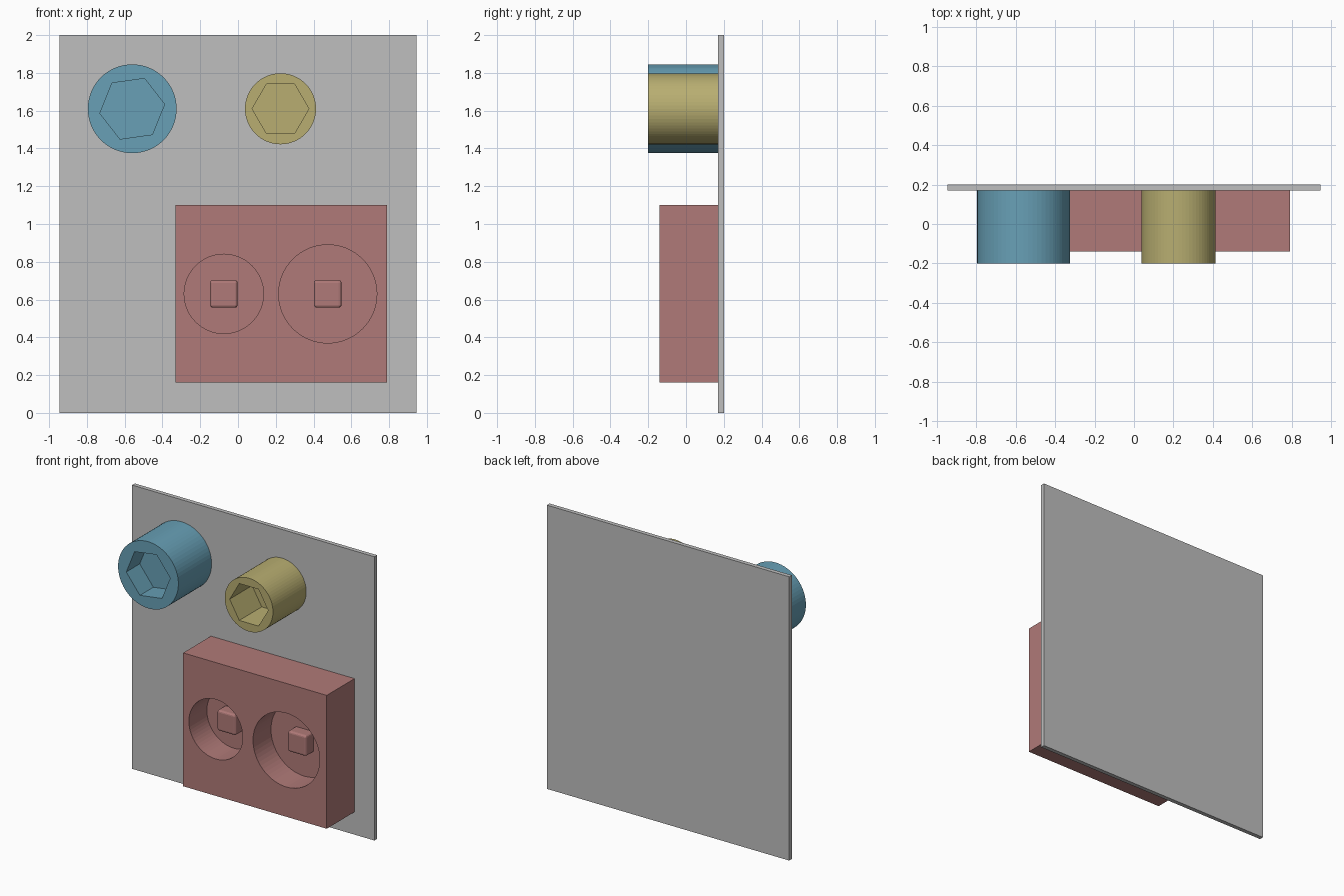
import bpy, bmesh, math
from mathutils import Matrix

if "Cube" in bpy.data.objects:
    bpy.data.objects.remove(bpy.data.objects["Cube"])

def material(name, rgb):
    m = bpy.data.materials.new(name)
    m.diffuse_color = (*rgb, 1)
    m.use_nodes = True
    m.node_tree.nodes["Principled BSDF"].inputs["Base Color"].default_value = m.diffuse_color
    return m

grey = material("plate_grey", (0.52, 0.52, 0.52))
blue = material("knob_blue", (0.138, 0.352, 0.468))
yellow = material("knob_yellow", (0.479, 0.423, 0.165))
red = material("block_red", (0.434, 0.195, 0.188))

def finish(name, bm, mat=None):
    bmesh.ops.recalc_face_normals(bm, faces=bm.faces)
    me = bpy.data.meshes.new(name)
    bm.to_mesh(me)
    bm.free()
    ob = bpy.data.objects.new(name, me)
    bpy.context.collection.objects.link(ob)
    if mat:
        me.materials.append(mat)
    return ob

def box(name, x, y, z, mat):
    bm = bmesh.new()
    size = [b - a for a, b in (x, y, z)]
    mid = [(a + b) / 2 for a, b in (x, y, z)]
    bmesh.ops.create_cube(bm, size=1, matrix=Matrix.Translation(mid) @ Matrix.Diagonal((*size, 1)))
    return finish(name, bm, mat)

def prism(name, cx, cz, r, y0, y1, sides, mat=None, turn=0):
    """Regular prism lying along y."""
    bm = bmesh.new()
    ring = [turn + 2 * math.pi * i / sides for i in range(sides)]
    a, b = ([bm.verts.new((cx + r * math.cos(t), y, cz + r * math.sin(t))) for t in ring]
            for y in (y0, y1))
    bm.faces.new(a)
    bm.faces.new(b[::-1])
    for i in range(sides):
        j = (i + 1) % sides
        bm.faces.new((a[i], b[i], b[j], a[j]))
    return finish(name, bm, mat)

def cut(target, cutter):
    mod = target.modifiers.new("cut", 'BOOLEAN')
    mod.operation, mod.solver, mod.object = 'DIFFERENCE', 'EXACT', cutter
    bpy.context.view_layer.objects.active = target
    bpy.ops.object.modifier_apply(modifier=mod.name)
    bpy.data.objects.remove(cutter)

BACK = 0.17   # front surface of the plate
CZ = 1.61     # knob height

# back plate
box("back_plate", (-0.945, 0.945), (BACK, 0.20), (0, 2), grey)

# round knobs with hexagonal sockets
for name, cx, r, hex_r, turn, depth, mat in (
        ("blue_knob", -0.56, 0.235, 0.173, math.radians(8), 0.15, blue),
        ("yellow_knob", 0.225, 0.188, 0.15, 0, 0.25, yellow)):
    knob = prism(name, cx, CZ, r, -0.20, BACK, 64, mat)
    cut(knob, prism("socket_cutter", cx, CZ, hex_r, -0.3, -0.20 + depth, 6, mat, turn))

# block with two round pockets, each holding a soft-edged square peg
block = box("pocket_block", (-0.33, 0.79), (-0.14, BACK), (0.16, 1.10), red)
for side, cx, r in (("left", -0.075, 0.21), ("right", 0.475, 0.26)):
    cut(block, prism("pocket_cutter", cx, 0.63, r, -0.3, 0.06, 64, red))
    h = 0.073
    peg = box(side + "_peg", (cx - h, cx + h), (-0.025, 0.08), (0.63 - h, 0.63 + h), red)
    bev = peg.modifiers.new("soft_edges", 'BEVEL')
    bev.width, bev.segments = 0.015, 3
